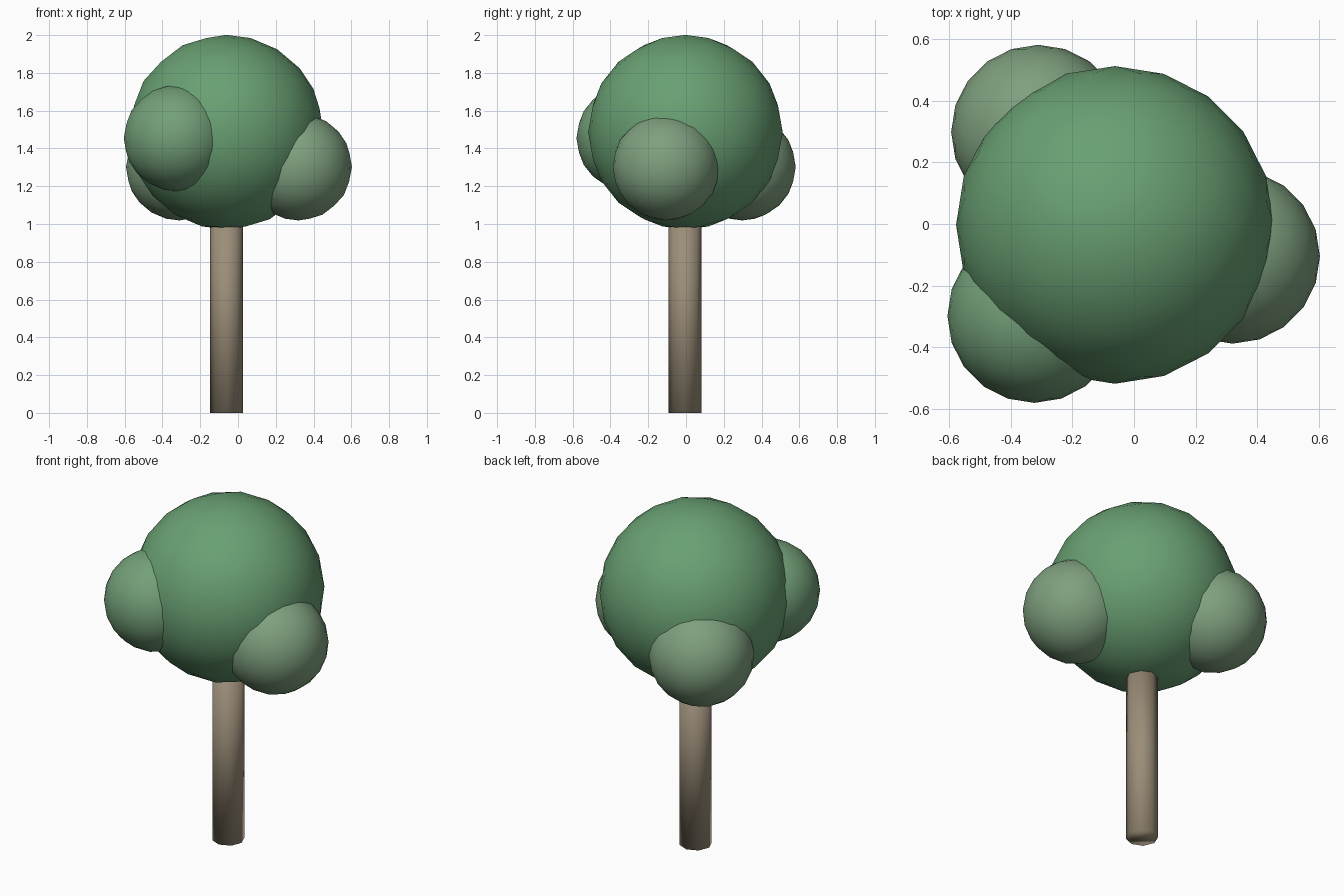
import bpy

if "Cube" in bpy.data.objects:
    bpy.data.objects.remove(bpy.data.objects["Cube"])


def material(name, color):
    mat = bpy.data.materials.new(name)
    mat.diffuse_color = (*color, 1)
    mat.use_nodes = True
    mat.node_tree.nodes["Principled BSDF"].inputs["Base Color"].default_value = mat.diffuse_color
    return mat


def finish(name, mat):
    obj = bpy.context.object
    obj.name = name
    obj.data.materials.append(mat)
    bpy.ops.object.shade_smooth()


def foliage(name, center, radius, mat):
    bpy.ops.mesh.primitive_ico_sphere_add(subdivisions=3, radius=radius, location=center)
    finish(name, mat)


bark = material("bark", (0.33, 0.27, 0.19))
leaf = material("leaf", (0.14, 0.35, 0.17))
leaf_mid = material("leaf_mid", (0.17, 0.35, 0.19))
leaf_pale = material("leaf_pale", (0.21, 0.35, 0.21))

# Trunk: eight-sided post running up into the crown
bpy.ops.mesh.primitive_cylinder_add(vertices=8, radius=0.087, depth=1.06,
                                    location=(-0.06, -0.005, 0.53))
finish("trunk", bark)

# Crown with three smaller leaf clumps
foliage("crown", (-0.062, -0.003, 1.486), 0.515, leaf)
foliage("front_left_clump", (-0.323, -0.298, 1.455), 0.282, leaf_mid)
foliage("back_left_clump", (-0.31, 0.298, 1.302), 0.283, leaf_pale)
foliage("right_clump", (0.32, -0.105, 1.302), 0.283, leaf_pale)
